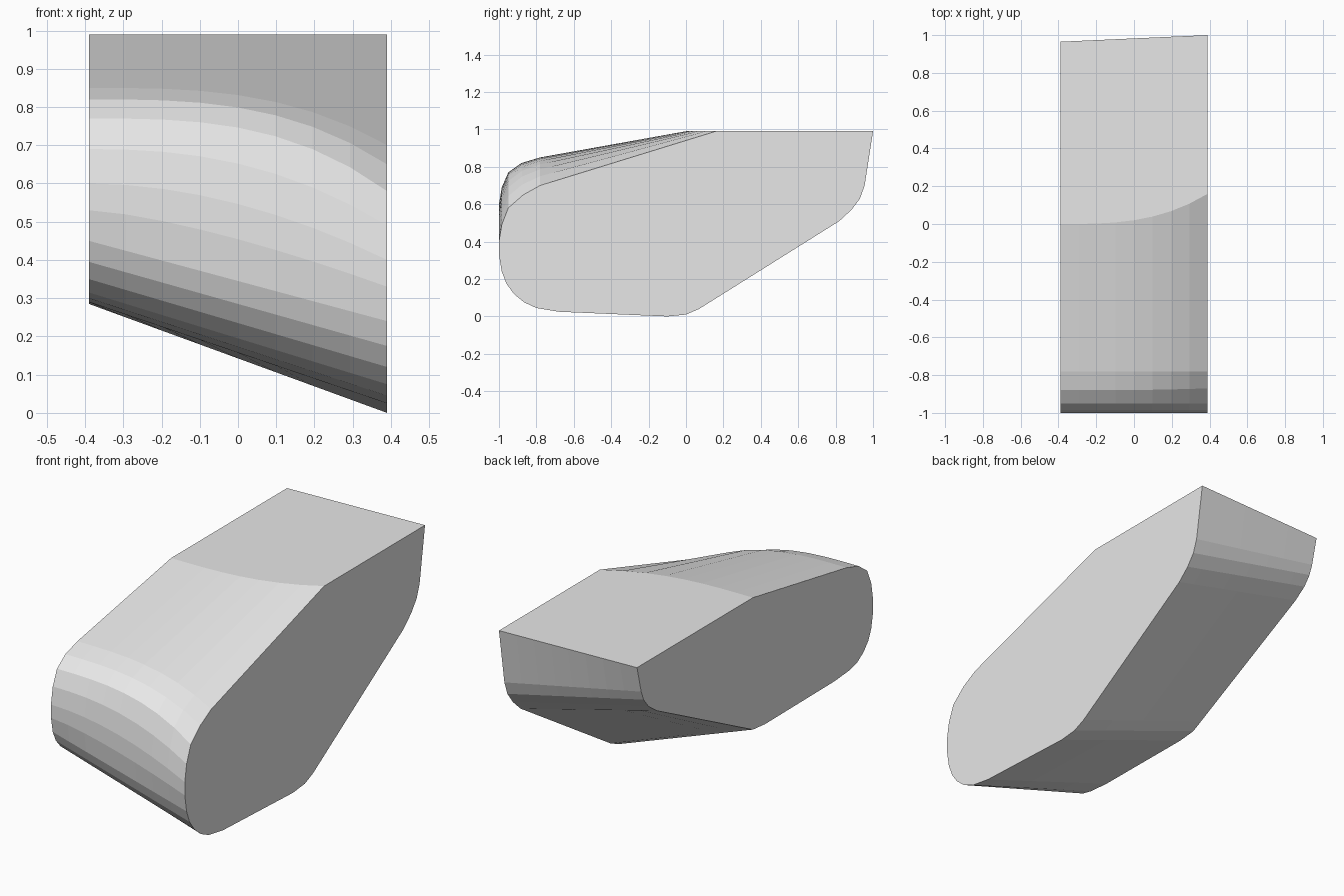
import bpy
import bmesh

default_cube = bpy.data.objects.get("Cube")
if default_cube:
    bpy.data.objects.remove(default_cube, do_unlink=True)


def make_material(name, colour):
    material = bpy.data.materials.new(name)
    material.use_nodes = True
    material.diffuse_color = colour
    shader = next(n for n in material.node_tree.nodes if n.type == "BSDF_PRINCIPLED")
    shader.inputs["Base Color"].default_value = colour
    return material


# Outline of each end as (y, z), running from the top crease over the nose,
# along the underside and up the back. Both lists pair up point by point.
right_crown = [(0, .99), (-.78, .85), (-.88, .82), (-.95, .77)]
left_crown = [(.16, .99), (-.78, .70), (-.87, .65), (-.95, .58)]

right_nose = [(-.985, .69), (-1, .60), (-1, .53), (-.985, .45), (-.96, .395),
              (-.92, .35), (-.865, .315), (-.80, .30), (-.68, .29)]
left_nose = [(-.985, .49), (-1, .40), (-1, .33), (-.985, .24), (-.96, .175),
             (-.92, .12), (-.865, .075), (-.80, .045), (-.68, .025)]

right_back = [(-.1, .285), (0, .295), (.06, .325), (.80, .70), (.87, .75),
              (.91, .80), (.93, .85), (.965, .99)]
left_back = [(-.1, 0), (0, .01), (.07, .04), (.82, .51), (.885, .57),
             (.93, .63), (.955, .70), (1, .99)]

half_width = .39
station_count = 9


def blend(start, end, factor):
    return [a + (b - a) * factor for a, b in zip(start, end)]


def section(t):
    """Cross-section at fraction t from the right end to the left end."""
    points = [blend(a, b, t ** 3) for a, b in zip(right_crown, left_crown)]
    # The nose eases from the bulging crown to the straight underside.
    for index, (a, b) in enumerate(zip(right_nose, left_nose)):
        power = max(1, 2.4 - index * .5)
        points.append(blend(a, b, t ** power))
    points += [blend(a, b, t) for a, b in zip(right_back, left_back)]
    return points


def build_block(name, material):
    bm = bmesh.new()
    rings = []
    for station in range(station_count):
        t = station / (station_count - 1)
        x = half_width * (2 * t - 1)
        rings.append([bm.verts.new((x, y, z)) for y, z in section(t)])

    # Skin between neighbouring sections
    for ring, following in zip(rings, rings[1:]):
        for i in range(len(ring)):
            bm.faces.new((ring[i - 1], ring[i], following[i], following[i - 1]))

    # Flat end caps
    bm.faces.new(rings[0])
    bm.faces.new(rings[-1])
    bmesh.ops.recalc_face_normals(bm, faces=bm.faces[:])

    mesh = bpy.data.meshes.new(name)
    bm.to_mesh(mesh)
    bm.free()
    mesh.materials.append(material)
    block = bpy.data.objects.new(name, mesh)
    bpy.context.scene.collection.objects.link(block)
    return block


# Wedge-shaped block with a rounded nose, flat shaded
build_block("rounded_block", make_material("light grey", (.8, .8, .8, 1)))
